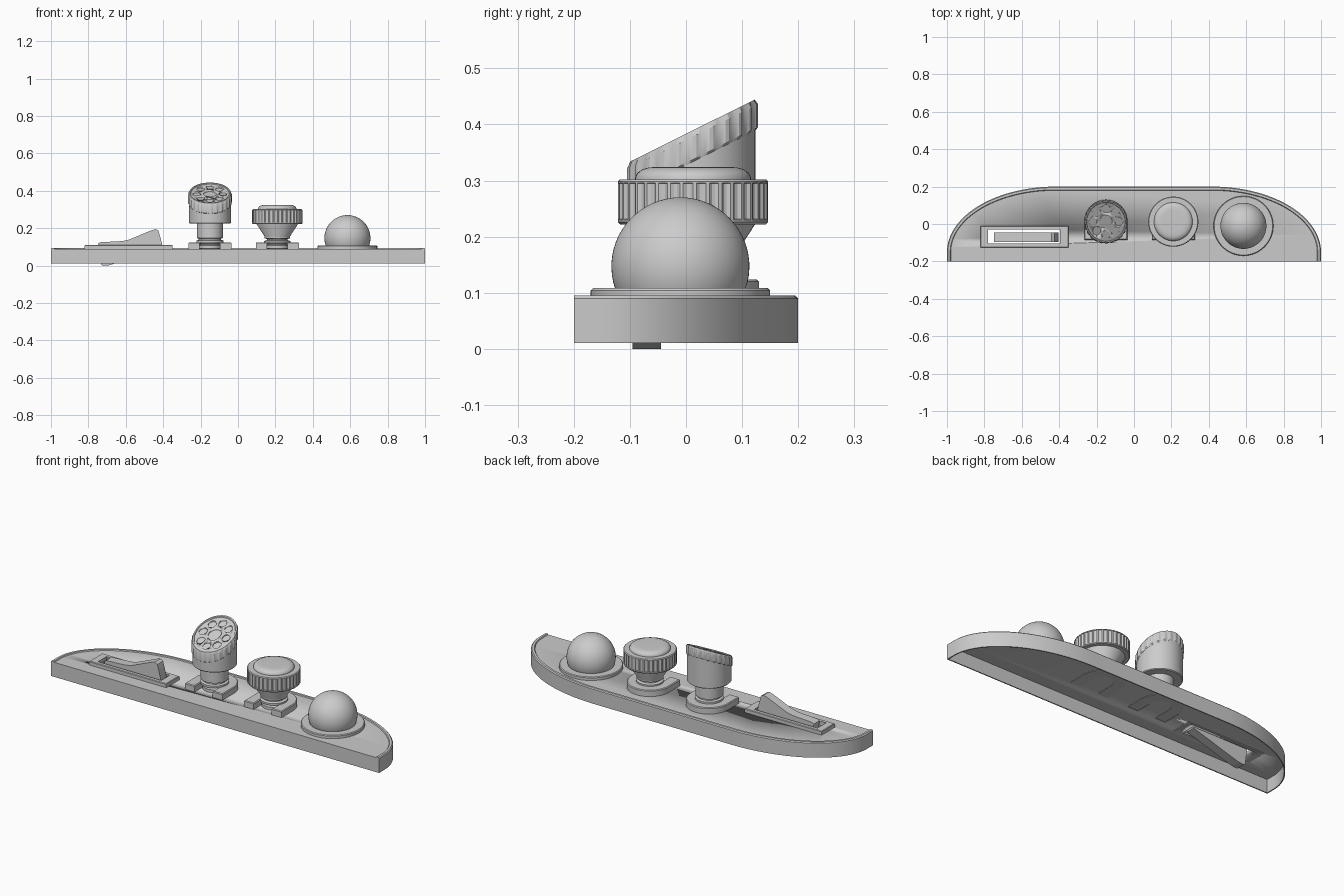
import bpy, bmesh, math
from mathutils import Vector

if "Cube" in bpy.data.objects:
    bpy.data.objects.remove(bpy.data.objects["Cube"])

grey = bpy.data.materials.new("plain grey")
grey.diffuse_color = (0.6, 0.6, 0.6, 1)
grey.use_nodes = True
grey.node_tree.nodes["Principled BSDF"].inputs["Base Color"].default_value = grey.diffuse_color


def finish(name, bm, angle=35):
    """Turn a bmesh into a named, shaded object."""
    bmesh.ops.recalc_face_normals(bm, faces=bm.faces)
    me = bpy.data.meshes.new(name)
    bm.to_mesh(me)
    bm.free()
    me.materials.append(grey)
    ob = bpy.data.objects.new(name, me)
    bpy.context.collection.objects.link(ob)
    bpy.ops.object.select_all(action='DESELECT')
    ob.select_set(True)
    bpy.context.view_layer.objects.active = ob
    bpy.ops.object.shade_smooth_by_angle(angle=math.radians(angle))
    return ob


def lathe(name, profile, cx, cy, n=48, slope=0, ribbed=(), angle=35):
    """Spin (radius, z) points; ribbed rows get knurls, slope shears z along y."""
    bm = bmesh.new()
    rows = []
    for k, (r, z) in enumerate(profile):
        row = []
        for i in range(n):
            a = 2 * math.pi * i / n
            q = r - 0.004 if k in ribbed and i % 4 > 1 else r
            s = slope[k] if slope else 0
            row.append(bm.verts.new((cx + q * math.cos(a), cy + q * math.sin(a),
                                     z + s * q * math.sin(a))))
        rows.append(row)
    for a, b in zip(rows, rows[1:]):
        for i in range(n):
            j = (i + 1) % n
            bm.faces.new((a[i], a[j], b[j], b[i]))
    bm.faces.new(rows[0][::-1])
    bm.faces.new(rows[-1])
    return finish(name, bm, angle)


def extrude(name, pts, vec, bevel=0, angle=35):
    """Prism from a closed outline of 3D points."""
    bm = bmesh.new()
    f = bm.faces.new([bm.verts.new(p) for p in pts])
    ex = bmesh.ops.extrude_face_region(bm, geom=[f])
    vs = [g for g in ex['geom'] if isinstance(g, bmesh.types.BMVert)]
    bmesh.ops.translate(bm, verts=vs, vec=vec)
    if bevel:
        top = [e for e in bm.edges if all(v in vs for v in e.verts)]
        bmesh.ops.bevel(bm, geom=top, offset=bevel, segments=1, affect='EDGES')
    return finish(name, bm, angle)


def box_pts(x0, x1, y0, y1, z):
    return [(x0, y0, z), (x1, y0, z), (x1, y1, z), (x0, y1, z)]


def cut(ob, cutter):
    """Subtract the cutter and remove it."""
    cutter.hide_render = True
    m = ob.modifiers.new("cut", 'BOOLEAN')
    m.operation, m.solver, m.object = 'DIFFERENCE', 'EXACT', cutter
    bpy.ops.object.select_all(action='DESELECT')
    bpy.context.view_layer.objects.active = ob
    ob.select_set(True)
    bpy.ops.object.modifier_apply(modifier="cut")
    bpy.data.objects.remove(cutter)


# Base outline: straight front, curved ends, flat back
half = [Vector((1, -0.2))]
for i in range(25):
    a = math.pi / 2 * i / 24
    half.append(Vector((0.42 + 0.58 * math.cos(a), -0.15 + 0.35 * math.sin(a))))
outline = half + [Vector((-p.x, p.y)) for p in reversed(half)]

# Top plate of the hollow base
plate = extrude("base_plate", [(p.x * 0.997, p.y * 0.99, 0.083) for p in outline],
                (0, 0, 0.007))

# Side wall with a low raised rim, swept along the curved outline
bm = bmesh.new()
section = [(0, 0.01), (0, 0.09), (0.005, 0.095), (0.017, 0.095), (0.021, 0.089),
           (0.021, 0.084), (0.006, 0.084), (0.006, 0.01)]
rows = []
for i, p in enumerate(outline):
    t = outline[min(i + 1, len(outline) - 1)] - outline[max(i - 1, 0)]
    if i in (0, len(outline) - 1):
        nrm = Vector((-p.x, 0))
    else:
        nrm = Vector((-t.y, t.x)).normalized()
    rows.append([bm.verts.new((p.x + nrm.x * d, p.y + nrm.y * d, z)) for d, z in section])
n = len(section)
for a, b in zip(rows, rows[1:]):
    for k in range(n):
        bm.faces.new((a[k], b[k], b[(k + 1) % n], a[(k + 1) % n]))
bm.faces.new(rows[0])
bm.faces.new(rows[-1])
finish("base_rim", bm)
extrude("base_front_wall", box_pts(-0.996, 0.996, -0.2, -0.194, 0.01), (0, 0, 0.08))

# Rocker switch: framed slot through the plate
slot = (-0.78, -0.395, -0.105, -0.03)
frame = extrude("switch_frame", box_pts(-0.82, -0.35, -0.125, -0.01, 0.08),
                (0, 0, 0.031), 0.003)
for part in (frame, plate):
    cut(part, extrude("slot_cutter", box_pts(*slot, 0.0), (0, 0, 0.2)))
lever = [(-.748, .118), (-.735, .125), (-.62, .131), (-.585, .138), (-.46, .19),
         (-.44, .195), (-.425, .187), (-.405, .112), (-.41, .085), (-.69, .002),
         (-.7, 0), (-.725, 0), (-.732, .006)]
extrude("switch_lever", [(x, -0.095, z) for x, z in lever], (0, 0.05, 0))


# Horseshoe brackets under the two knobs, open to the front
def bracket(name, cx):
    cy, ro, ri, front = 0.015, 0.115, 0.055, -0.085
    arc = [math.pi * i / 20 for i in range(21)]
    pts = [(cx + ro, front)]
    pts += [(cx + ro * math.cos(a), cy + ro * math.sin(a)) for a in arc]
    pts += [(cx - ro, front), (cx - ri, front)]
    pts += [(cx + ri * math.cos(a), cy + ri * math.sin(a)) for a in reversed(arc)]
    pts += [(cx + ri, front)]
    extrude(name, [(x, y, 0.081) for x, y in pts], (0, 0, 0.043), 0.004)


bracket("shower_bracket", -0.15)
bracket("button_bracket", 0.21)

# Angled knob: grooved stem, barrel with slanted top, ribbed slanted head
CX, CY, S = -0.15, 0.0115, 0.497
lathe("angled_stem", [(.05, .088), (.062, .092), (.062, .108), (.05, .112), (.05, .118),
                      (.072, .122), (.072, .134), (.06, .138), (.06, .144), (.07, .148),
                      (.07, .23)], CX, CY)
lathe("angled_barrel", [(.108, .225), (.112, .229), (.112, .345)], CX, CY, slope=(0, 0, S))
head = lathe("angled_head", [(.112, .333), (.117, .337), (.117, .378), (.111, .389),
                             (.104, .389), (.102, .385)], CX, CY, 96,
             slope=(S,) * 6, ribbed=(1, 2), angle=25)


# Shallow round recesses on the slanted face
def face_recess(dx, dy, r):
    pts = []
    for i in range(20):
        a = 2 * math.pi * i / 20
        x, y = dx + r * math.cos(a), dy + r * math.sin(a)
        pts.append((CX + x, CY + y, 0.379 + S * y))
    cut(head, extrude("recess_cutter", pts, (0, 0, 0.03)))


face_recess(0, 0, 0.034)
for i in range(8):
    a = math.pi * i / 4
    face_recess(0.07 * math.cos(a), 0.07 * math.sin(a), 0.021)

# Push button: grooved stem, cone, ribbed collar and rounded cap
BX, BY = 0.21, 0.0125
lathe("button_stem", [(.05, .088), (.062, .092), (.062, .108), (.05, .112), (.05, .118),
                      (.07, .122), (.07, .132), (.055, .136), (.055, .142), (.068, .146),
                      (.068, .156), (.112, .224), (.112, .23)], BX, BY)
lathe("button_collar", [(.112, .222), (.13, .222), (.134, .226), (.134, .23), (.134, .231),
                        (.134, .295), (.134, .296), (.134, .298), (.13, .302), (.106, .302)],
      BX, BY, 144, ribbed=(4, 5), angle=25)
lathe("button_cap", [(.103, .298), (.103, .306), (.099, .314), (.09, .32), (.078, .3235),
                     (.06, .324)], BX, BY)

# Ball on a flat round seat
lathe("ball_seat", [(.16, .085), (.16, .104), (.156, .108), (.12, .108)], 0.585, -0.01, 64)
R, H = 0.123, 0.147
ball = []
for i in range(21):
    a = math.radians(-25 + 114.5 * i / 20)
    ball.append((R * math.cos(a), H + R * math.sin(a)))
lathe("ball", ball, 0.585, -0.01, 64)
